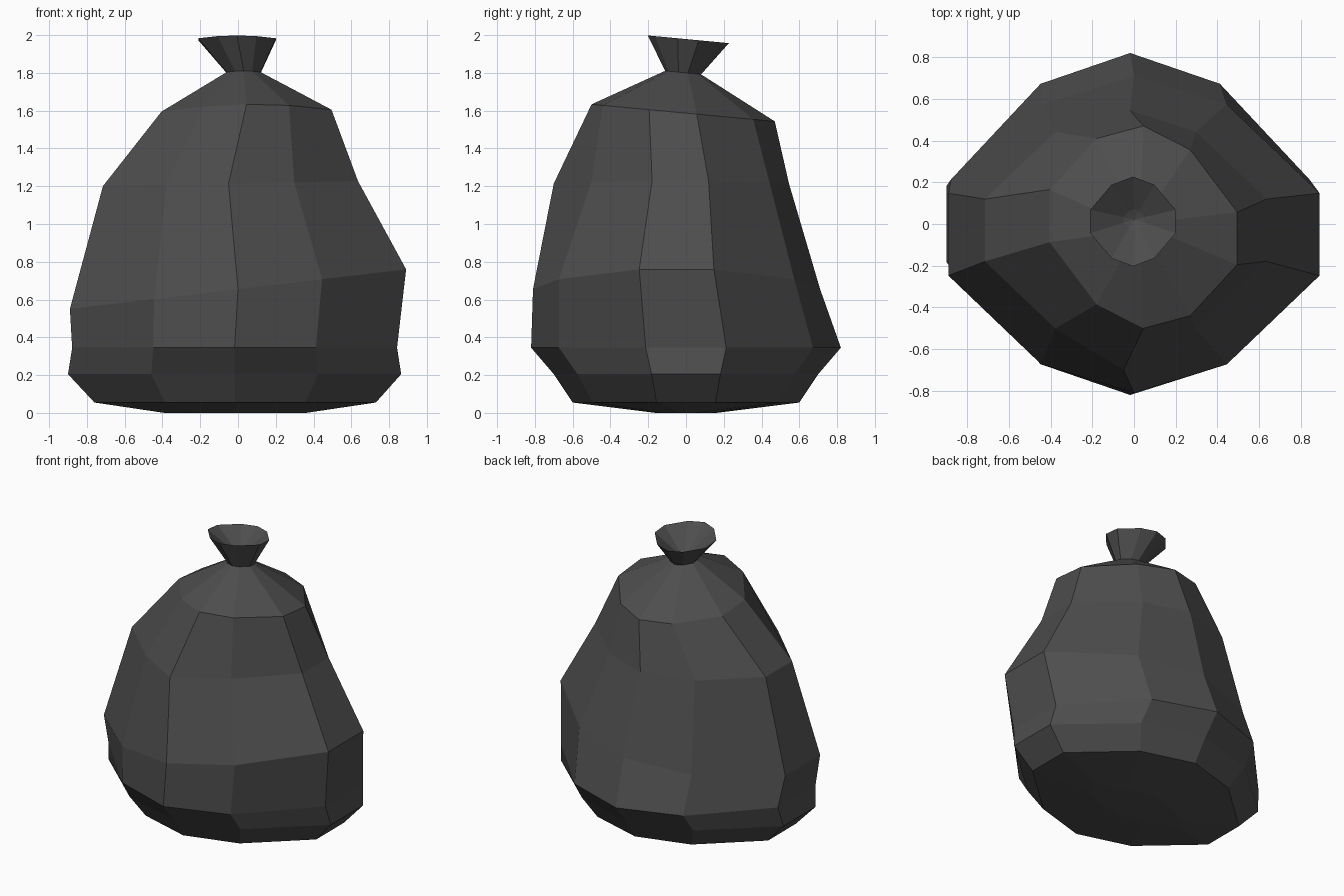
import bpy, bmesh

if "Cube" in bpy.data.objects:
    bpy.data.objects.remove(bpy.data.objects["Cube"])

# Ten-sided cross-section shared by every ring (unit size, counter-clockwise)
HALF = [(0, 1), (-.5, .82), (-1, .26), (-1, -.26), (-.5, -.82)]
SECTION = HALF + [(-x, -y) for x, y in HALF]

# Rings from base to mouth: cx, cy, rx, ry, z, z tilt along x, z tilt along y, y shear
RINGS = [
    (-.015, 0, .375, .16, 0, 0, 0, 0),             # flat underside
    (-.015, 0, .745, .60, .055, 0, 0, 0),
    (-.018, 0, .882, .70, .205, 0, 0, 0),
    (-.018, 0, .86, .82, .345, 0, 0, 0),           # widest bulge
    (0, -.05, .89, .76, .655, .118, 0, 0),         # slanted fold
    (-.04, -.03, .675, .575, 1.215, .02, 0, 0),
    (.045, -.015, .45, .485, 1.587, 0, -.093, -.12),  # shoulder
    (.03, -.015, .09, .095, 1.80, 0, -.1, 0),      # tied neck
    (-.005, .012, .205, .215, 1.979, 0, -.095, 0),  # flared mouth
    (0, .02, .05, .05, 1.86, 0, 0, 0),             # inside of the mouth
]


def add_ring(bm, cx, cy, rx, ry, z, tx, ty, shear):
    ring = []
    for u, v in SECTION:
        x = cx + rx * u
        y = cy + ry * v + shear * rx * u
        ring.append(bm.verts.new((x, y, z + tx * x + ty * y)))
    return ring


bm = bmesh.new()
rings = [add_ring(bm, *r) for r in RINGS]
rings[5][5].co.y = -.70   # front bulge on the upper body
rings[5][5].co.x = -.05
rings[5][0].co.x = -.02

# Skin between neighbouring rings
n = len(SECTION)
for low, high in zip(rings, rings[1:]):
    for i in range(n):
        j = (i + 1) % n
        bm.faces.new((low[i], low[j], high[j], high[i]))

# Underside and the pinched centre of the mouth
bm.faces.new(rings[0][::-1])
pinch = bm.verts.new((0, .02, 1.84))
for i in range(n):
    bm.faces.new((rings[-1][i], rings[-1][(i + 1) % n], pinch))
bmesh.ops.recalc_face_normals(bm, faces=bm.faces)

mesh = bpy.data.meshes.new("tied_sack")
bm.to_mesh(mesh)
bm.free()
sack = bpy.data.objects.new("tied_sack", mesh)
bpy.context.collection.objects.link(sack)

# Dark plastic
plastic = bpy.data.materials.new("dark_plastic")
plastic.diffuse_color = (.075, .075, .075, 1)
plastic.use_nodes = True
plastic.node_tree.nodes["Principled BSDF"].inputs["Base Color"].default_value = plastic.diffuse_color
mesh.materials.append(plastic)
